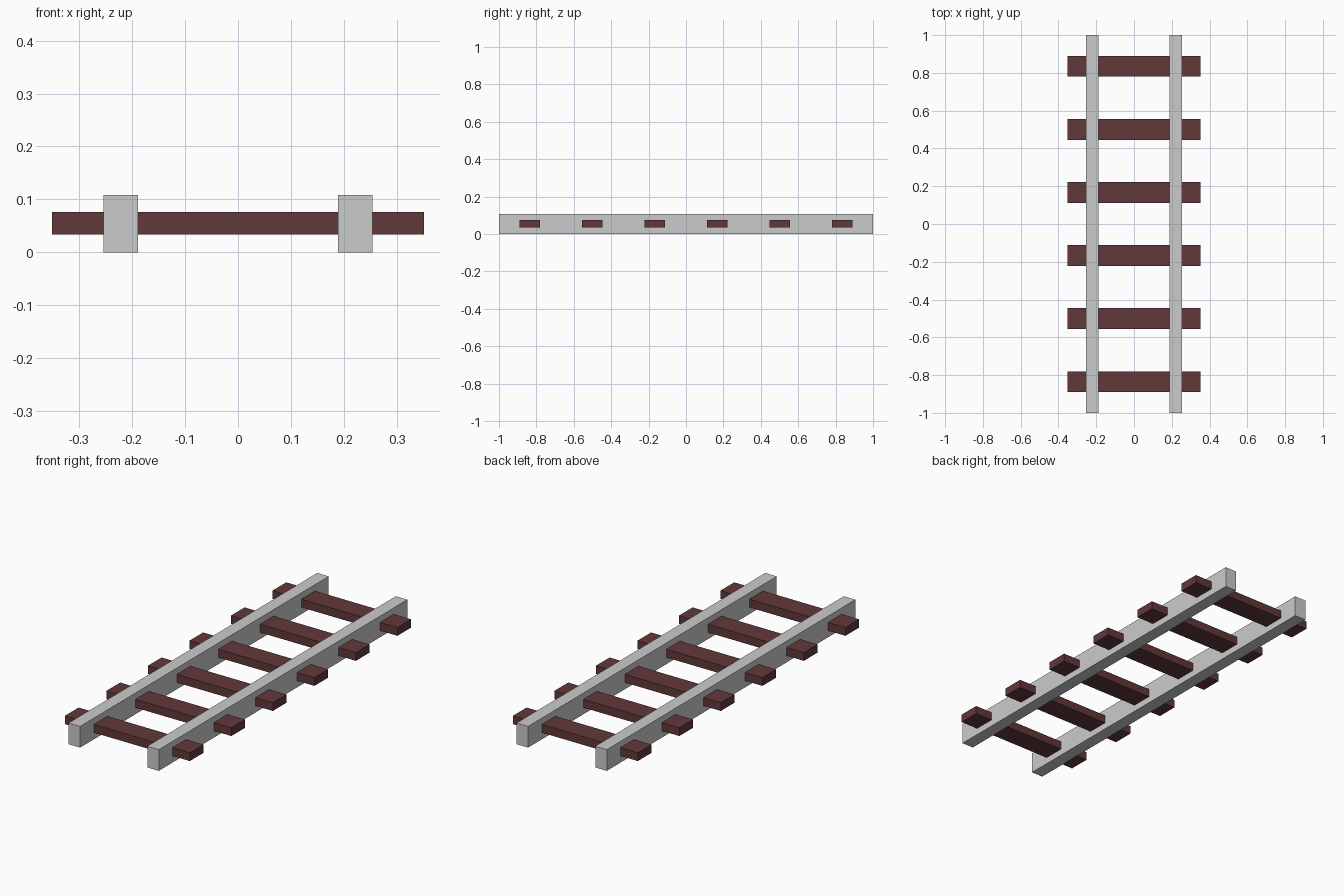
import bpy

if "Cube" in bpy.data.objects:
    bpy.data.objects.remove(bpy.data.objects["Cube"])


def box(name, x, y, z, material=None):
    """Box spanning the given (min, max) range on each axis."""
    spans = (x, y, z)
    bpy.ops.mesh.primitive_cube_add(size=1, location=[(a + b) / 2 for a, b in spans])
    ob = bpy.context.object
    ob.name = name
    ob.scale = [b - a for a, b in spans]
    bpy.ops.object.transform_apply(location=False, rotation=False, scale=True)
    if material:
        ob.data.materials.append(material)
    return ob


wood = bpy.data.materials.new("dark_wood")
wood.diffuse_color = (0.12, 0.04, 0.042, 1)
wood.use_nodes = True
wood.node_tree.nodes["Principled BSDF"].inputs["Base Color"].default_value = wood.diffuse_color

# Two long rails
for side, sign in (("left", -1), ("right", 1)):
    x = sorted((sign * 0.189, sign * 0.254))
    box(f"rail_{side}", x, (-1, 1), (0, 0.108))

# Six evenly spaced sleepers passing through the rails
for i in range(6):
    y = (i - 2.5) * 0.334
    box(f"sleeper_{i + 1}", (-0.352, 0.352), (y - 0.055, y + 0.055), (0.034, 0.076), wood)
